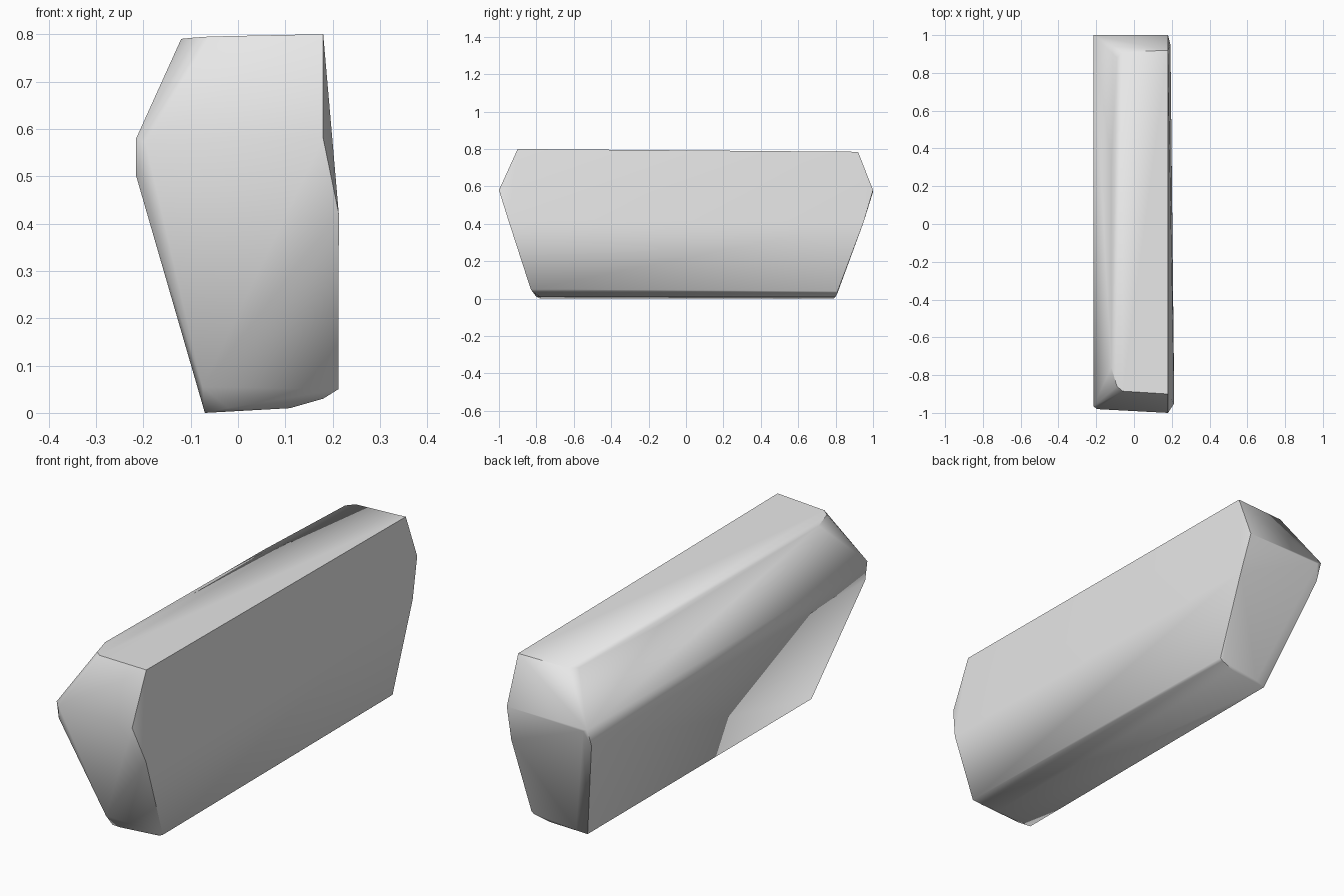
import bpy
import bmesh
import math

# Remove only the default cube
default_cube = bpy.data.objects.get("Cube")
if default_cube:
    bpy.data.objects.remove(default_cube, do_unlink=True)


def flat_material(name, value):
    """One plain grey for the viewport and the render."""
    material = bpy.data.materials.new(name)
    material.use_nodes = True
    colour = (value, value, value, 1.0)
    material.diffuse_color = colour
    material.node_tree.nodes["Principled BSDF"].inputs["Base Color"].default_value = colour
    return material


# Cross-section corners: x, z, then the y reach of the front and the back end
upper_corners = [
    (0.18, 0.80, -0.90, 0.92),
    (-0.06, 0.795, -0.885, 0.91),
    (-0.09, 0.793, -0.86, 0.88),
    (-0.12, 0.79, -0.76, 0.35),
]
waist_corners = [
    (0.18, 0.58, -1.0, 1.0),
    (-0.195, 0.57, -0.98, 1.0),
    (-0.215, 0.58, -0.965, 1.0),
    (-0.215, 0.50, -0.95, 0.97),
]
lower_corners = [
    (-0.075, 0.055, -0.82, 0.81),
    (-0.07, 0.0, -0.78, 0.79),
    (-0.02, 0.01, -0.80, 0.80),
    (0.11, 0.01, -0.78, 0.80),
    (0.18, 0.03, -0.81, 0.81),
]
flat_side_corners = [
    (0.213, 0.42, -0.95, 0.95),
    (0.212, 0.05, -0.83, 0.81),
]


def add_corners(bm, corners, back_shift_x=0.0, back_shift_z=0.0):
    """Place each corner at both ends, with a slight taper at the back."""
    for x, z, front, back in corners:
        bm.verts.new((x, front, z))
        bm.verts.new((x + back_shift_x, back, z + back_shift_z))


# Faceted block: the convex skin around both end sections
bm = bmesh.new()
add_corners(bm, upper_corners, back_shift_z=-0.015)
add_corners(bm, waist_corners)
add_corners(bm, lower_corners)
add_corners(bm, flat_side_corners, back_shift_x=-0.02, back_shift_z=-0.01)
hull = bmesh.ops.convex_hull(bm, input=bm.verts[:])
unused = [item for item in hull["geom_interior"] if isinstance(item, bmesh.types.BMVert)]
bmesh.ops.delete(bm, geom=unused, context="VERTS")
bmesh.ops.recalc_face_normals(bm, faces=bm.faces[:])

mesh = bpy.data.meshes.new("faceted_block")
bm.to_mesh(mesh)
bm.free()
block = bpy.data.objects.new("faceted_block", mesh)
bpy.context.collection.objects.link(block)
mesh.materials.append(flat_material("light_grey", 0.8))

# Soft creases along the ends, crisp edges around the flat sides
bpy.ops.object.select_all(action="DESELECT")
block.select_set(True)
bpy.context.view_layer.objects.active = block
bpy.ops.object.shade_smooth_by_angle(angle=math.radians(50))
